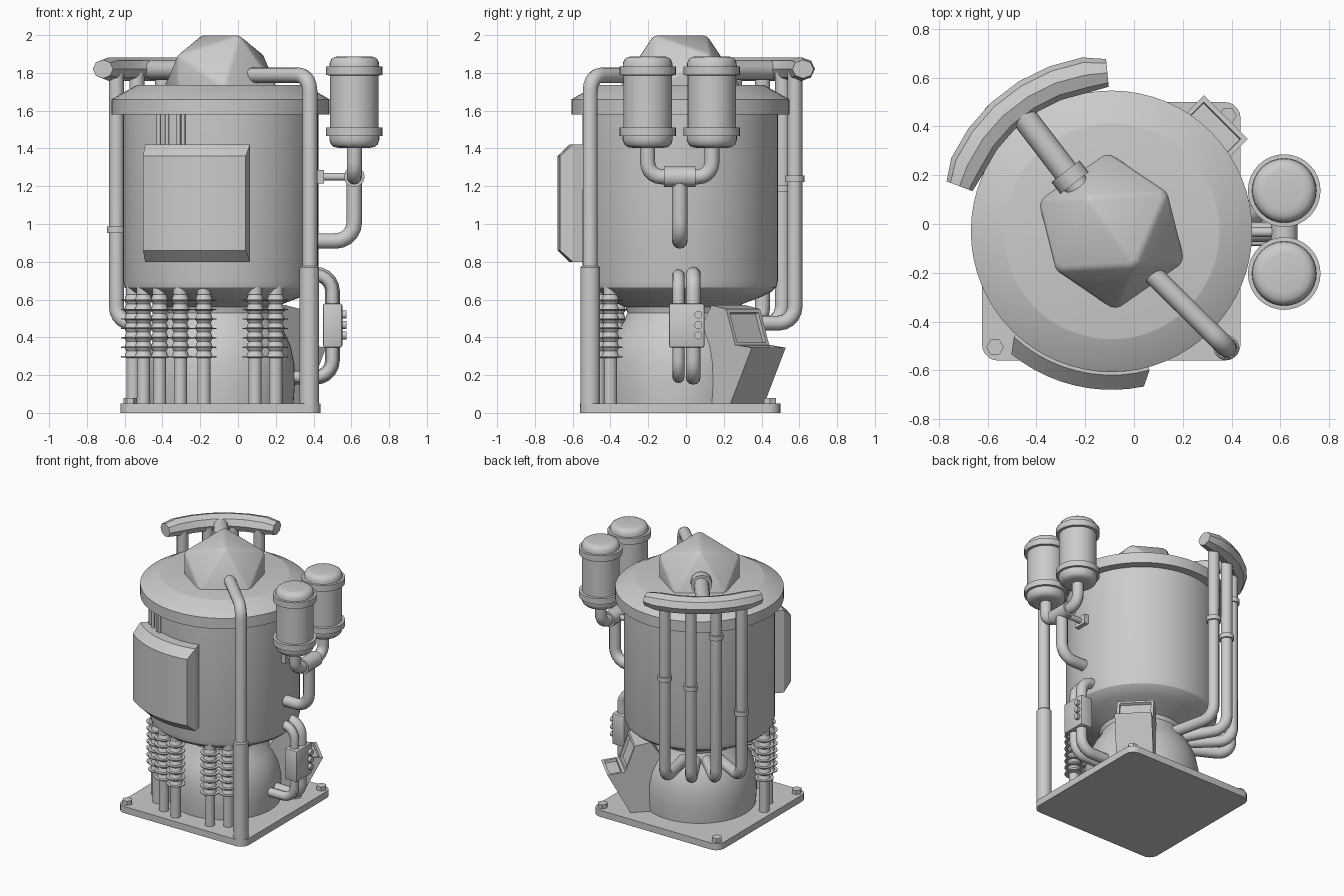
import bpy, bmesh
from math import sin, cos, radians, pi
from mathutils import Vector, Matrix

if "Cube" in bpy.data.objects:
    bpy.data.objects.remove(bpy.data.objects["Cube"])

CX, CY = -0.092, -0.03          # axis of the vessel


def smooth(ob, angle=32):
    bpy.ops.object.select_all(action='DESELECT')
    ob.select_set(True)
    bpy.context.view_layer.objects.active = ob
    bpy.ops.object.shade_smooth_by_angle(angle=radians(angle))


def finish(name, bm, angle=32):
    bmesh.ops.recalc_face_normals(bm, faces=bm.faces[:])
    me = bpy.data.meshes.new(name)
    bm.to_mesh(me)
    bm.free()
    ob = bpy.data.objects.new(name, me)
    bpy.context.collection.objects.link(ob)
    if angle:
        smooth(ob, angle)
    return ob


def lathe(name, prof, x=CX, y=CY, n=48, angle=32):
    """Revolve (radius, z) points about a vertical axis, capped at both ends."""
    bm = bmesh.new()
    rings = [[bm.verts.new((x + r * cos(2 * pi * i / n), y + r * sin(2 * pi * i / n), z))
              for i in range(n)] for r, z in prof]
    for a, b in zip(rings, rings[1:]):
        for i in range(n):
            bm.faces.new((a[i], a[(i + 1) % n], b[(i + 1) % n], b[i]))
    bm.faces.new(rings[0])
    bm.faces.new(rings[-1])
    return finish(name, bm, angle)


def pipe(name, pts, r, bend=0.08, radii=None, res=4):
    """Round tube along a path with rounded corners."""
    pts = [Vector(p) for p in pts]
    path = [pts[0]]
    for a, p, b in zip(pts, pts[1:], pts[2:]):
        if bend:
            s, e = p + (a - p).normalized() * bend, p + (b - p).normalized() * bend
            c, d = s.lerp(p, 0.55), e.lerp(p, 0.55)
            for i in range(6):
                t = i / 5
                path.append(s * (1 - t)**3 + c * 3 * t * (1 - t)**2 + d * 3 * t * t * (1 - t) + e * t**3)
        else:
            path.append(p)
    path.append(pts[-1])
    cu = bpy.data.curves.new(name, 'CURVE')
    cu.dimensions = '3D'
    cu.bevel_depth, cu.bevel_resolution, cu.use_fill_caps = r, res, True
    sp = cu.splines.new('POLY')
    sp.points.add(len(path) - 1)
    for i, p in enumerate(path):
        sp.points[i].co = (*p, 1)
        sp.points[i].radius = radii[i] if radii else 1
    ob = bpy.data.objects.new(name, cu)
    bpy.context.collection.objects.link(ob)
    bpy.ops.object.select_all(action='DESELECT')
    ob.select_set(True)
    bpy.context.view_layer.objects.active = ob
    bpy.ops.object.convert(target='MESH')
    ob = bpy.context.view_layer.objects.active
    smooth(ob, 40)
    return ob


def box(name, lo, hi, bevel=0.0):
    bm = bmesh.new()
    lo, hi = Vector(lo), Vector(hi)
    bmesh.ops.create_cube(bm, size=1, matrix=Matrix.Translation((lo + hi) / 2) @ Matrix.Diagonal((*(hi - lo), 1)))
    if bevel:
        bmesh.ops.bevel(bm, geom=bm.edges[:], offset=bevel, segments=2, profile=0.5, affect='EDGES')
    return finish(name, bm, 30)


def polar(r, deg, z):
    return (CX + r * cos(radians(deg)), CY + r * sin(radians(deg)), z)


# base plate with rounded corners, and hex bolts
bm = bmesh.new()
bmesh.ops.create_cube(bm, size=1, matrix=Matrix.Translation((CX - .001, CY, .025)) @ Matrix.Diagonal((1.06, 1.06, .05, 1)))
bmesh.ops.bevel(bm, geom=[e for e in bm.edges if abs(e.verts[0].co.z - e.verts[1].co.z) > .01],
                offset=.065, segments=5, profile=0.5, affect='EDGES')
finish("base_plate", bm)
for x, y in ((-.57, -.505), (-.57, .445), (.385, .445)):
    lathe("bolt", [(.036, .045), (.036, .08)], x, y, 6)

# vessel: lower bulb, neck, main drum, and the lid
lathe("vessel", [(.385, .04), (.393, .15), (.39, .26), (.372, .35), (.335, .43), (.295, .49), (.28, .53),
                 (.288, .56), (.35, .585), (.43, .615), (.48, .64), (.508, .665), (.517, .7), (.517, 1.6)], n=64)
lathe("lid", [(.5, 1.58), (.577, 1.58), (.577, 1.66), (.445, 1.735), (.44, 1.736)], n=64, angle=24)

# faceted cap: icosahedron standing on an edge, with softened edges
bm = bmesh.new()
g = (1 + 5 ** .5) / 2
A = .172
for s in (-1, 1):
    for t in (-1, 1):
        for v in ((0, s * A, t * g * A), (s * A, t * g * A, 0), (t * g * A, 0, s * A)):
            bm.verts.new(v)
bmesh.ops.convex_hull(bm, input=bm.verts[:])
bmesh.ops.bevel(bm, geom=bm.edges[:], offset=.016, segments=2, profile=0.5, affect='EDGES')
bmesh.ops.transform(bm, matrix=Matrix.Translation((CX, CY, 1.724)) @ Matrix.Rotation(radians(35), 4, 'Z'), verts=bm.verts[:])
finish("faceted_cap", bm, 30)

# curved, chamfered front panel and the thin rods above it
bm = bmesh.new()
rows = []
N = 10
for i in range(N + 1):
    t = i / N * 2 - 1
    a, b = -103.7 + 29 * t, -103.7 + 25.5 * t
    rows.append([bm.verts.new(polar(*p)) for p in
                 ((.49, a, .8), (.59, a, .8), (.65, b, .86), (.65, b, 1.36), (.59, a, 1.42), (.49, a, 1.42))])
for p, q in zip(rows, rows[1:]):
    for k in range(6):
        bm.faces.new((p[k], p[(k + 1) % 6], q[(k + 1) % 6], q[k]))
for p in (rows[0], rows[-1]):
    bm.faces.new((p[1], p[2], p[3], p[4]))
    bm.faces.new((p[0], p[1], p[4], p[5]))
finish("front_panel", bm, 20)
for x in (-.42, -.375, -.315, -.29):
    y = CY - (.53 ** 2 - (x - CX) ** 2) ** .5
    pipe("panel_rod", [(x, y, 1.38), (x, y, 1.6)], .011, 0)

# rear header: cap outlet, collar and curved manifold with tapered ends
M = 127.5
pipe("cap_outlet", [polar(.2, M, 1.815), polar(.64, M, 1.815)], .052, 0)
pipe("cap_outlet_collar", [polar(.25, M, 1.815), polar(.31, M, 1.815)], .073, 0)
angs = [M - 36] + [M - 28 + 56 * i / 5 for i in range(6)] + [M + 36]
ob = pipe("manifold", [polar(.65, a, 0) for a in angs], .073, 0, [.78] + [1] * 6 + [.78], 2)
ob.data.transform(Matrix.Translation((0, 0, 1.82)) @ Matrix.Diagonal((1, 1, .86, 1)))

# four down pipes curling into the neck, each with a collar
for off, z in ((-25, 1.24), (-8, 1.19), (8, 1.57), (25, .97)):
    a = M + off
    pipe("down_pipe", [polar(.622, a, 1.82), polar(.622, a, .475), polar(.25, a, .475)], .04, .09)
    lathe("down_pipe_collar", [(.05, z - .017), (.05, z + .017)], *polar(.622, a, 0)[:2], 20)

# front right pipe from the cap to the base, with its lower sleeve
pipe("corner_pipe", [(.04, -.17, 1.787), (.38, -.507, 1.787), (.38, -.507, .05)], .041, .08)
lathe("corner_pipe_sleeve", [(.052, .03), (.052, .77), (.044, .778)], .378, -.507, 24)

# twin tanks with collars, their pipes and the tee
TX, TY = .616, -.033
for s in (-1, 1):
    y = TY + s * .17
    lathe("tank", [(.08, 1.403), (.108, 1.408), (.124, 1.422), (.132, 1.445), (.132, 1.465), (.149, 1.466),
                   (.149, 1.51), (.129, 1.511), (.129, 1.787), (.149, 1.788), (.149, 1.834), (.132, 1.835),
                   (.13, 1.855), (.122, 1.873), (.106, 1.884), (.08, 1.888)], TX, y, 32, 42)
    pipe("tank_pipe", [(TX, y, 1.43), (TX, y, 1.25), (TX, TY, 1.25)], .04, .075)
pipe("tee_sleeve", [(TX, TY - .083, 1.25), (TX, TY + .083, 1.25)], .055, 0)
pipe("tank_feed_pipe", [(TX, TY, 1.25), (TX, TY, .91), (.36, TY, .91)], .041, .1)
pipe("tee_bracket", [(.4, TY, 1.25), (.6, TY, 1.25)], .02, 0)
box("tee_bracket_plate", (.40, TY - .05, 1.215), (.455, TY + .05, 1.285))

# bypass pipes with a valve box and knobs
pipe("bypass_pipe", [(.36, .038, .735), (.5, .038, .735), (.5, .038, .188), (.29, .038, .188)], .039, .09)
pipe("bypass_pipe", [(.36, -.04, .73), (.5, -.04, .73), (.5, -.04, .19), (.29, -.04, .19)], .032, .09)
box("valve_box", (.45, -.09, .345), (.552, .098, .58), .012)
for z in (.41, .465, .52):
    pipe("valve_knob", [(.54, .065, z), (.574, .065, z)], .021, 0)


# control console: wedge profiles (distance from axis, z) facing the back right
def console_part(name, prof, hw, recess):
    bm = bmesh.new()
    sides = []
    for w in (-hw, hw):
        off = Vector((-.707, .707, 0)) * w
        sides.append([bm.verts.new(Vector(polar(s, 45, z)) + off) for s, z in prof])
    a, b = sides
    n = len(prof)
    fs = [bm.faces.new((a[i], a[(i + 1) % n], b[(i + 1) % n], b[i])) for i in range(n)]
    bm.faces.new(a)
    bm.faces.new(b)
    bmesh.ops.recalc_face_normals(bm, faces=bm.faces[:])
    bmesh.ops.inset_region(bm, faces=[fs[recess]], thickness=.02, use_even_offset=True)
    bmesh.ops.inset_region(bm, faces=[fs[recess]], thickness=.002, depth=-.02, use_even_offset=True)
    finish(name, bm, 0)


console_part("console_pedestal", [(.3, .045), (.5, .045), (.662, .345), (.54, .36), (.3, .36)], .127, 2)
console_part("console_screen", [(.3, .35), (.54, .355), (.47, .55), (.36, .57), (.28, .45)], .127, 1)

# ribbed insulator posts under the front of the drum
prof = [(.035, .04), (.035, .29)]
for k in range(7):
    z = .297 + k * .05
    prof += [(.045, z - .004), (.065, z - .003), (.065, z + .003), (.045, z + .004), (.036, z + .03)]
prof += [(.038, .63), (.038, .7)]
for x, y in ((-.555, -.14), (-.5, -.265), (-.415, -.365), (-.305, -.447), (-.18, -.485), (.09, -.463), (.2, -.4)):
    lathe("insulator_post", prof, x, y, 20)
